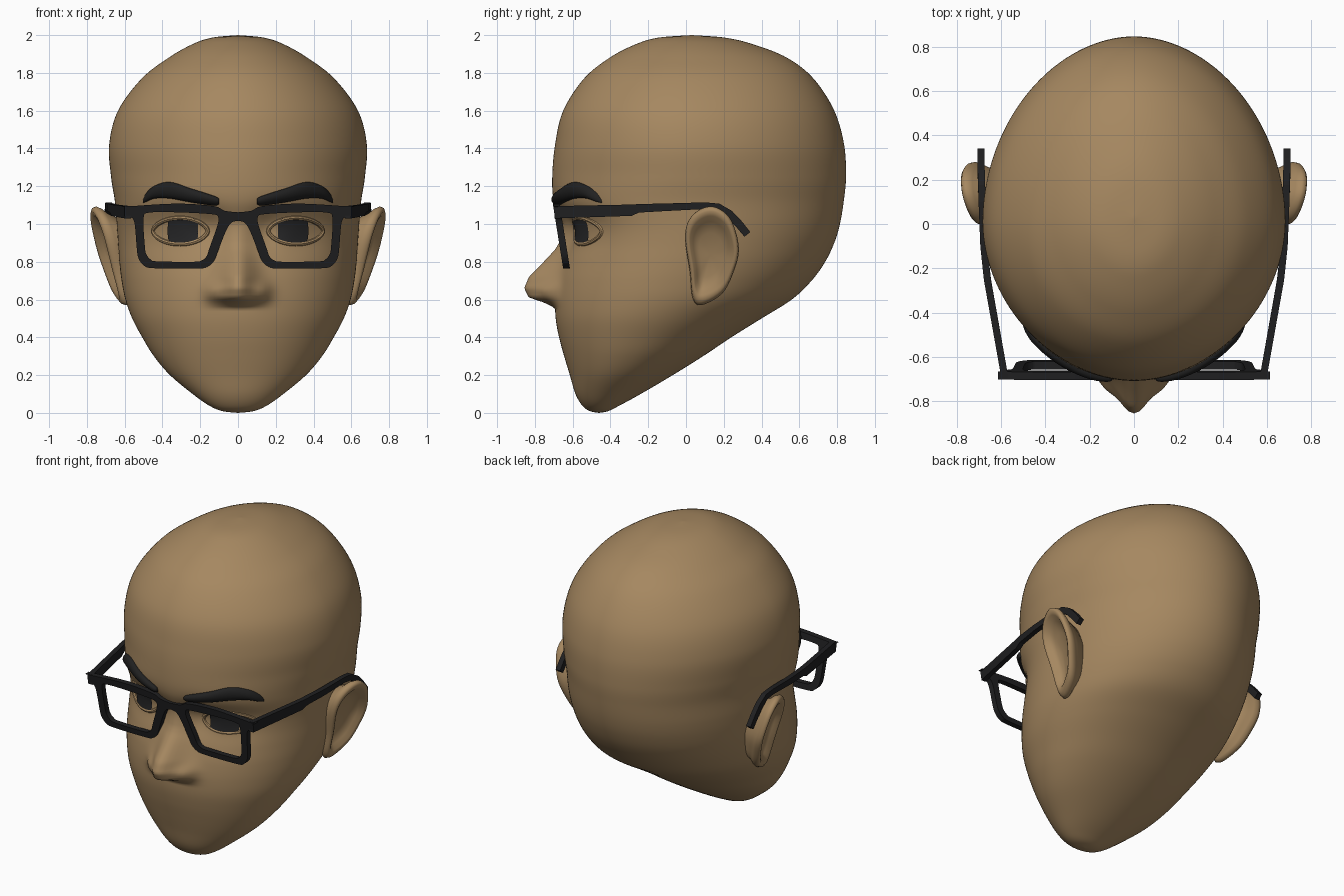
import bpy, bmesh, math
from mathutils import Vector
from mathutils.bvhtree import BVHTree

if "Cube" in bpy.data.objects:
    bpy.data.objects.remove(bpy.data.objects["Cube"])


def material(name, rgb):
    m = bpy.data.materials.new(name)
    m.diffuse_color = (*rgb, 1)
    m.use_nodes = True
    m.node_tree.nodes["Principled BSDF"].inputs["Base Color"].default_value = m.diffuse_color
    return m


SKIN = material("skin", (0.38, 0.245, 0.118))
BLACK = material("frame black", (0.014, 0.014, 0.015))
BROW = material("brow black", (0.015, 0.015, 0.015))
IRIS = material("iris grey", (0.02, 0.02, 0.021))


def spline(pts, n, closed=False):
    """Catmull-Rom resampling of tuples of any size."""
    pts = [Vector(p) for p in pts]
    k, out = len(pts), []
    get = (lambda i: pts[i % k]) if closed else (lambda i: pts[max(0, min(k - 1, i))])
    for i in range(k if closed else k - 1):
        a, b, c, d = (get(i + j) for j in (-1, 0, 1, 2))
        for s in range(n):
            t = s / n
            out.append(0.5 * (2 * b + (c - a) * t + (2 * a - 5 * b + 4 * c - d) * t * t
                              + (3 * b - a - 3 * c + d) * t ** 3))
    return out if closed else out + [pts[-1]]


def lerp_table(table, z):
    for (z0, v0), (z1, v1) in zip(table, table[1:]):
        if z0 >= z >= z1:
            return v0 + (v1 - v0) * (z0 - z) / (z0 - z1)
    return table[0][1] if z > table[0][0] else table[-1][1]


def loft(name, rings, mat, smooth=True, caps=True):
    """Skin closed rings of equal point count."""
    n = len(rings[0])
    verts = [p for r in rings for p in r]
    faces = [(i * n + j, i * n + (j + 1) % n, (i + 1) * n + (j + 1) % n, (i + 1) * n + j)
             for i in range(len(rings) - 1) for j in range(n)]
    if caps:
        faces += [tuple(range(n)), tuple(range(len(verts) - n, len(verts)))]
    me = bpy.data.meshes.new(name)
    me.from_pydata(verts, [], faces)
    bm = bmesh.new()
    bm.from_mesh(me)
    bmesh.ops.remove_doubles(bm, verts=bm.verts, dist=1e-5)
    bmesh.ops.recalc_face_normals(bm, faces=bm.faces)
    for f in bm.faces:
        f.smooth = smooth
    bm.to_mesh(me)
    bm.free()
    me.materials.append(mat)
    ob = bpy.data.objects.new(name, me)
    bpy.context.collection.objects.link(ob)
    return ob


# Head: horizontal sections (z, front y, back y, half width)
SECTIONS = [
    (2.0, .03, .03, 0), (1.986, -.15, .21, .14), (1.95, -.27, .36, .245), (1.88, -.405, .535, .368),
    (1.77, -.54, .675, .51), (1.6, -.65, .785, .635), (1.42, -.693, .837, .682),
    (1.25, -.708, .847, .672), (1.12, -.70, .835, .652), (1.0, -.655, .815, .642),
    (.9, -.645, .785, .635), (.8, -.658, .737, .628), (.7, -.68, .665, .616),
    (.6, -.692, .56, .596), (.5, -.69, .40, .56), (.4, -.672, .24, .507), (.3, -.645, .09, .445),
    (.2, -.615, -.07, .36), (.1, -.585, -.24, .24), (.04, -.55, -.35, .155),
    (.01, -.51, -.41, .085), (0, -.46, -.46, 0)]
NOSE = [(1.0, 0), (.9, .03), (.865, .047), (.72, .155), (.66, .17), (.61, .14), (.585, .06), (.555, 0)]
NOSE_W = [(1.0, .055), (.8, .082), (.65, .105), (.55, .11)]


def bump(x, z, cx, cz, sx, sz):
    return math.exp(-((abs(x) - cx) / sx) ** 2 - ((z - cz) / sz) ** 2)


def face_relief(x, z):
    """How far the face stands forward: nose, nostrils, eye sockets, eyeballs."""
    d = lerp_table(NOSE, z) * math.exp(-(abs(x) / lerp_table(NOSE_W, z)) ** 2)
    d += 0.035 * bump(x, z, .13, .645, .045, .05)
    d -= 0.045 * bump(x, z, .30, .97, .19, .11)
    d -= 0.025 * bump(x, z, .15, .98, .07, .10)
    d += 0.022 * bump(x, z, .30, .965, .12, .07)
    return d


def ramp(a, b, v):
    t = max(0, min(1, (v - a) / (b - a)))
    return t * t * (3 - 2 * t)


rings, N = [], 192
for z, f, b, w in spline(SECTIONS, 8):
    c = f + (b - f) * (.5 - .04 * ramp(.2, .8, z))
    n_back = 2 - .06 * ramp(.4, .9, z)
    n_front = 2.08 - .16 * ramp(1.0, 1.3, z)
    ring = []
    for j in range(N):
        a = 2 * math.pi * j / N
        s, co = math.sin(a), math.cos(a)
        e = 2 / (n_front if co < 0 else n_back)
        x = math.copysign(w * abs(s) ** e, s)
        y = c + (f - c if co < 0 else b - c) * abs(co) ** e
        if co < 0:
            y -= face_relief(x, z)
        ring.append((x, y, z))
    rings.append(ring)
head = loft("head", rings, SKIN, caps=False)
TREE = BVHTree.FromPolygons([v.co for v in head.data.vertices],
                            [tuple(p.vertices) for p in head.data.polygons])


def skin_y(x, z):
    return TREE.ray_cast(Vector((x, -2, z)), Vector((0, 1, 0)))[0].y


def curve_mesh(name, cu, mat, place=None):
    """Turn a curve into a mesh object."""
    tmp = bpy.data.objects.new("tmp", cu)
    bpy.context.collection.objects.link(tmp)
    dg = bpy.context.evaluated_depsgraph_get()
    me = bpy.data.meshes.new_from_object(tmp.evaluated_get(dg))
    bpy.data.objects.remove(tmp)
    for v in me.vertices:
        if place:
            v.co = place(v.co)
    me.materials.clear()
    me.materials.append(mat)
    ob = bpy.data.objects.new(name, me)
    bpy.context.collection.objects.link(ob)
    bpy.ops.object.select_all(action='DESELECT')
    ob.select_set(True)
    bpy.context.view_layer.objects.active = ob
    bpy.ops.object.shade_smooth_by_angle(angle=math.radians(40))
    return ob


def add_loop(cu, pts):
    sp = cu.splines.new('POLY')
    sp.points.add(len(pts) - 1)
    for p, q in zip(sp.points, pts):
        p.co = (*q, 1)
    sp.use_cyclic_u = True


EAR = [(-.005, .92), (.015, 1.02), (.08, 1.08), (.16, 1.088), (.24, 1.02), (.28, .87),
       (.25, .74), (.19, .63), (.08, .57), (.035, .61), (.02, .75)]
EAR_PROFILE = [(.02, -.035), (.45, -.035), (.68, -.012), (.8, .014), (.9, .02), (.97, .01),
               (1, -.012), (.95, -.035), (.85, -.06), (.7, -.14)]
BROWS = [(.10, 1.105, 1.135), (.13, 1.098, 1.15), (.25, 1.115, 1.188), (.36, 1.135, 1.222),
         (.44, 1.135, 1.203), (.485, 1.118, 1.165), (.502, 1.112, 1.128)]
# Temple arm path: y, z, x, height
ARM = [(-.695, 1.062, .583, .065), (-.29, 1.073, .655, .06), (-.25, 1.083, .662, .045),
       (-.1, 1.089, .678, .04), (.1, 1.097, .686, .035), (.17, 1.09, .688, .038),
       (.23, 1.053, .69, .042), (.28, 1.0, .69, .042), (.325, .945, .69, .04)]

for side, s in (("right", 1), ("left", -1)):
    # Ear: bowl with a rolled rim, leaning outward to the top and back
    rim = spline(EAR, 5, True)
    rings = []
    for r, h in EAR_PROFILE:
        ring = []
        for p in rim:
            y, z = .13 + (p.x - .13) * r, .84 + (p.y - .84) * r
            ring.append((s * (.69 + .22 * (y - .14) + .28 * (z - .83) + h), y, z))
        rings.append(ring)
    loft(side + "_ear", rings, SKIN)

    # Eyebrow: thick tapered strip on the brow ridge
    rings = []
    for x, lo, hi in spline(BROWS, 5):
        m, h = (lo + hi) / 2, (hi - lo) / 2
        th = .03 * min(1, h / .03)
        ring = []
        for k in range(20):
            a = 2 * math.pi * k / 20
            z = m + h * math.cos(a)
            ring.append((s * x, skin_y(s * x, z) - th * math.sin(a) - .004, z))
        rings.append(ring)
    loft(side + "_eyebrow", rings, BROW)

    # Iris: rounded square plate lying on the eyeball
    rings = []
    for r in (0, .25, .5, .75, 1):
        ring = []
        for k in range(40):
            a = 2 * math.pi * k / 40
            ca, sa = math.cos(a), math.sin(a)
            q = r / (abs(ca) ** 5 + abs(sa) ** 5) ** .2
            x, z = s * (.292 + .08 * ca * q), .965 + .066 * sa * q
            ring.append((x, skin_y(x, z) - .008, z))
        rings.append(ring)
    loft(side + "_iris", rings, IRIS, caps=False)

    # Eyelids: almond rim around the eye
    cu = bpy.data.curves.new("lid", 'CURVE')
    cu.dimensions, cu.bevel_depth, cu.bevel_resolution = '3D', .012, 2
    pts = []
    for k in range(40):
        a = 2 * math.pi * k / 40
        x = s * (.305 + .145 * math.cos(a))
        z = .963 + .07 * math.copysign(abs(math.sin(a)) ** 1.15, math.sin(a))
        pts.append((x, skin_y(x, z) + .001, z))
    add_loop(cu, pts)
    curve_mesh(side + "_eyelids", cu, SKIN)

    # Glasses arm hooked over the ear
    rings = []
    for i, (y, z, x, h) in enumerate(ARM):
        p, q = ARM[max(0, i - 1)], ARM[min(len(ARM) - 1, i + 1)]
        d = Vector((q[0] - p[0], q[1] - p[1])).normalized() * h / 2
        if i == 0:
            d = Vector((h / 2, 0))
        rings.append([(s * (x + u * .016), y - v * d.y, z + v * d.x)
                      for u, v in ((-1, -1), (1, -1), (1, 1), (-1, 1))])
    loft(side + "_glasses_arm", rings, BLACK, smooth=False)

# Glasses front: outline with two lens openings, leaning back at the bottom
HALF = [(0, 1.062), (.07, 1.07), (.13, 1.095), (.33, 1.108), (.595, 1.092), (.6, 1.09), (.6, 1.045),
        (.595, 1.042), (.565, 1.035), (.547, 1.0), (.535, .86), (.525, .815), (.5, .782),
        (.45, .766), (.21, .764), (.16, .775), (.127, .805), (.11, .845), (.065, .96),
        (.035, 1.007), (0, 1.017)]
HOLE = [(.105, 1.035), (.14, 1.052), (.33, 1.062), (.47, 1.06), (.5, 1.03), (.493, .88),
        (.485, .84), (.462, .812), (.425, .802), (.235, .8), (.19, .808), (.165, .832),
        (.152, .87), (.11, .99)]
cu = bpy.data.curves.new("front", 'CURVE')
cu.dimensions, cu.fill_mode, cu.extrude = '2D', 'BOTH', .018
half = [(p.x, p.y, 0) for p in spline(HALF, 4)]
add_loop(cu, half + [(-x, y, 0) for x, y, _ in reversed(half[1:-1])])
hole = [(p.x, p.y, 0) for p in spline(HOLE, 4, True)]
add_loop(cu, hole)
add_loop(cu, [(-x, y, 0) for x, y, _ in hole])
curve_mesh("glasses_front", cu, BLACK,
           lambda c: Vector((c.x, -.686 + (1.1 - c.y) * .16 - c.z, c.y)))
